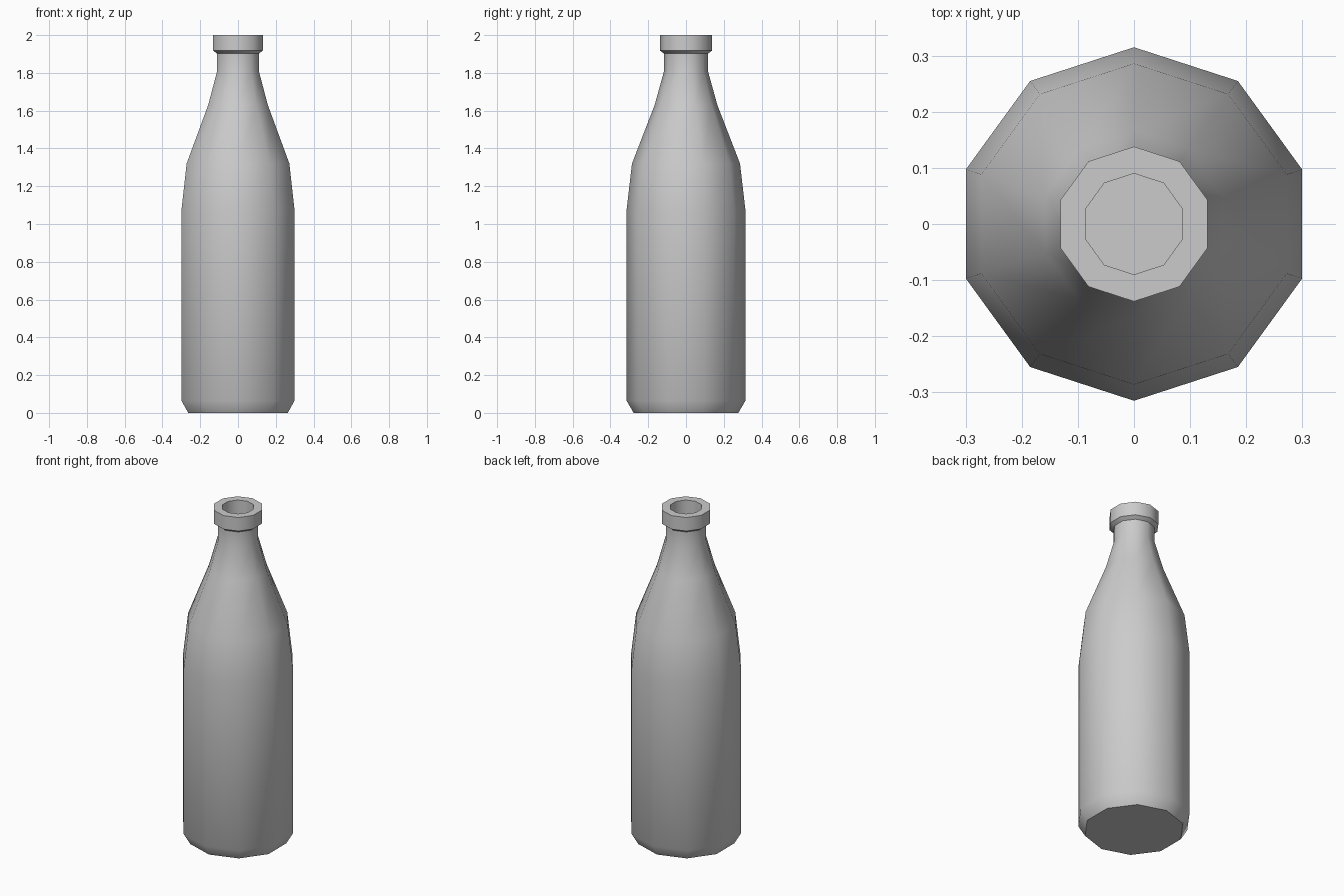
import bpy, bmesh, math

SIDES = 10

cube = bpy.data.objects.get("Cube")
if cube:
    bpy.data.objects.remove(cube, do_unlink=True)

# Single grey glass colour
grey = bpy.data.materials.new("grey_glass")
grey.use_nodes = True
colour = (0.6, 0.6, 0.6, 1)
grey.diffuse_color = colour
grey.node_tree.nodes["Principled BSDF"].inputs["Base Color"].default_value = colour


def lathe(name, profile):
    """Turn a (radius, height) profile into a closed ten-sided solid."""
    bm = bmesh.new()
    rings = []
    for r, z in profile:
        ring = []
        for i in range(SIDES):
            a = math.pi / 2 + i * math.tau / SIDES
            ring.append(bm.verts.new((r * math.cos(a), r * math.sin(a), z)))
        rings.append(ring)
    for low, high in zip(rings, rings[1:]):
        for i in range(SIDES):
            j = (i + 1) % SIDES
            bm.faces.new((low[i], low[j], high[j], high[i]))
    bm.faces.new(rings[0][::-1])
    bm.faces.new(rings[-1])
    mesh = bpy.data.meshes.new(name)
    bm.to_mesh(mesh)
    bm.free()
    mesh.materials.append(grey)
    obj = bpy.data.objects.new(name, mesh)
    bpy.context.collection.objects.link(obj)
    bpy.ops.object.select_all(action='DESELECT')
    obj.select_set(True)
    bpy.context.view_layer.objects.active = obj
    bpy.ops.object.shade_smooth_by_angle(angle=math.radians(40))
    return obj


# Base, body, shoulder, neck, lip, then down inside the mouth
lathe("bottle", [
    (0.277, 0), (0.315, 0.065), (0.315, 1.07), (0.286, 1.32),
    (0.166, 1.63), (0.116, 1.81), (0.116, 1.902),
    (0.138, 1.918), (0.138, 2.0), (0.09, 2.0), (0.09, 1.81),
])
